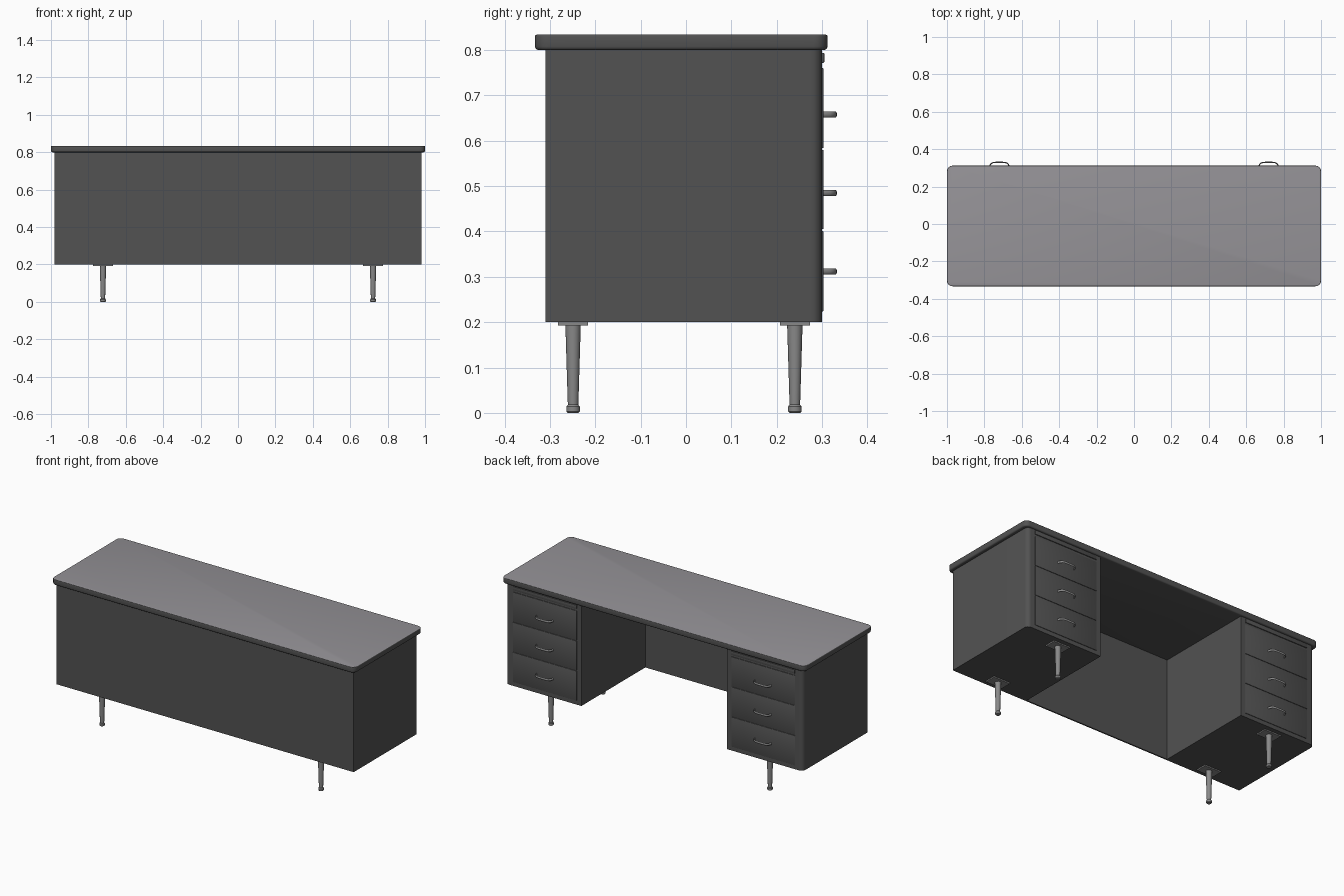
import bpy, bmesh, math
from mathutils import Vector

if "Cube" in bpy.data.objects:
    bpy.data.objects.remove(bpy.data.objects["Cube"])


def material(name, rgb):
    m = bpy.data.materials.new(name)
    m.diffuse_color = (*rgb, 1)
    m.use_nodes = True
    m.node_tree.nodes["Principled BSDF"].inputs["Base Color"].default_value = m.diffuse_color
    return m


BODY = material("dark grey enamel", (0.085, 0.085, 0.085))
LAMINATE = material("grey laminate", (0.30, 0.29, 0.31))
METAL = material("brushed metal", (0.25, 0.25, 0.25))


def finish(name, bm, mats, smooth=True):
    bmesh.ops.recalc_face_normals(bm, faces=bm.faces)
    me = bpy.data.meshes.new(name)
    bm.to_mesh(me)
    bm.free()
    ob = bpy.data.objects.new(name, me)
    bpy.context.collection.objects.link(ob)
    for m in mats:
        me.materials.append(m)
    if smooth:
        bpy.ops.object.select_all(action='DESELECT')
        ob.select_set(True)
        bpy.context.view_layer.objects.active = ob
        bpy.ops.object.shade_smooth_by_angle(angle=math.radians(40))
    return ob


def box(name, x, y, z, mat, bevel=0.0):
    bm = bmesh.new()
    bmesh.ops.create_cube(bm, size=1)
    for v in bm.verts:
        v.co = [lo + (c + 0.5) * (hi - lo) for c, (lo, hi) in zip(v.co, (x, y, z))]
    if bevel:
        bmesh.ops.bevel(bm, geom=bm.edges[:], offset=bevel, segments=2,
                        profile=0.5, affect='EDGES')
    return finish(name, bm, [mat], bevel > 0)


def prism(outline, z0, z1):
    bm = bmesh.new()
    f = bm.faces.new([bm.verts.new((x, y, z0)) for x, y in outline])
    ext = bmesh.ops.extrude_face_region(bm, geom=[f])["geom"]
    for v in ext:
        if isinstance(v, bmesh.types.BMVert):
            v.co.z = z1
    return bm


def arc(cx, cy, r, a0, a1, n=6):
    return [(cx + r * math.cos(math.radians(a0 + (a1 - a0) * i / n)),
             cy + r * math.sin(math.radians(a0 + (a1 - a0) * i / n))) for i in range(n + 1)]


# Desk top: rounded corners, soft rim, lighter laminate surface
X, Y0, Y1, R = 1.0, -0.333, 0.312, 0.03
outline = (arc(X - R, Y1 - R, R, 0, 90) + arc(R - X, Y1 - R, R, 90, 180)
           + arc(R - X, Y0 + R, R, 180, 270) + arc(X - R, Y0 + R, R, 270, 360))
bm = prism(outline, 0.80, 0.834)
for level, size in ((0.80, 0.008), (0.834, 0.004)):
    rim = [e for e in bm.edges if all(abs(v.co.z - level) < 1e-5 for v in e.verts)]
    bmesh.ops.bevel(bm, geom=rim, offset=size, segments=3, profile=0.5, affect='EDGES')
bm.normal_update()
for f in bm.faces:
    f.material_index = 1 if f.calc_center_median().z > 0.8335 else 0
finish("desk_top", bm, [BODY, LAMINATE])

# Modesty panel closing the front of the kneehole
box("modesty_panel", (-0.485, 0.485), (-0.31, -0.302), (0.2, 0.80), BODY)

for s, side in ((-1, "left"), (1, "right")):
    # Pedestal with its outer rear corner rounded
    plan = [(0.48, -0.31), (0.98, -0.31)] + arc(0.955, 0.275, 0.025, 0, 90) + [(0.48, 0.30)]
    finish(side + "_pedestal", prism([(s * x, y) for x, y in plan], 0.2, 0.802), [BODY])

    def span(a, b):
        return tuple(sorted((s * a, s * b)))

    # Pull-out writing board above the drawers
    box(side + "_pull_out_board", span(0.51, 0.93), (0.29, 0.305), (0.772, 0.794), BODY, 0.002)

    # Drawer fronts and bowed strap handles
    for i, (z0, z1, zh) in enumerate(((0.224, 0.401, 0.312), (0.405, 0.580, 0.485),
                                      (0.584, 0.760, 0.658))):
        box(f"{side}_drawer_{i + 1}", span(0.51, 0.93), (0.29, 0.303), (z0, z1), BODY, 0.0015)
        bm = bmesh.new()
        n, rings = 16, []
        path = []
        for k in range(n + 1):
            t = -1 + 2 * k / n
            path.append(Vector((s * 0.72 + 0.055 * math.copysign(abs(t) ** 0.8, t),
                                0.301 + 0.029 * (1 - abs(t) ** 4) ** 0.7, zh)))
        for k, p in enumerate(path):
            d = (path[min(k + 1, n)] - path[max(k - 1, 0)]).normalized()
            side_dir = Vector((-d.y, d.x, 0))
            rings.append([bm.verts.new(p + side_dir * 0.003 * math.cos(a)
                                       + Vector((0, 0, 0.0065 * math.sin(a))))
                          for a in (math.tau * j / 8 for j in range(8))])
        for a, b in zip(rings, rings[1:]):
            for j in range(8):
                bm.faces.new((a[j], a[(j + 1) % 8], b[(j + 1) % 8], b[j]))
        bm.faces.new(rings[0])
        bm.faces.new(rings[-1])
        finish(f"{side}_handle_{i + 1}", bm, [METAL])

    # Tapered legs with mounting plates and foot collars
    for y, end in ((-0.249, "front"), (0.240, "rear")):
        x = s * 0.722
        box(f"{side}_{end}_leg_plate", (x - 0.054, x + 0.054), (y - 0.033, y + 0.033),
            (0.193, 0.201), METAL)
        profile = [(0.012, 0.0), (0.015, 0.003), (0.015, 0.014), (0.0115, 0.018),
                   (0.012, 0.03), (0.017, 0.195)]
        bm = bmesh.new()
        rings = [[bm.verts.new((x + r * math.cos(math.tau * j / 20),
                                y + r * math.sin(math.tau * j / 20), z)) for j in range(20)]
                 for r, z in profile]
        for a, b in zip(rings, rings[1:]):
            for j in range(20):
                bm.faces.new((a[j], a[(j + 1) % 20], b[(j + 1) % 20], b[j]))
        bm.faces.new(rings[0])
        bm.faces.new(rings[-1])
        finish(f"{side}_{end}_leg", bm, [METAL])
